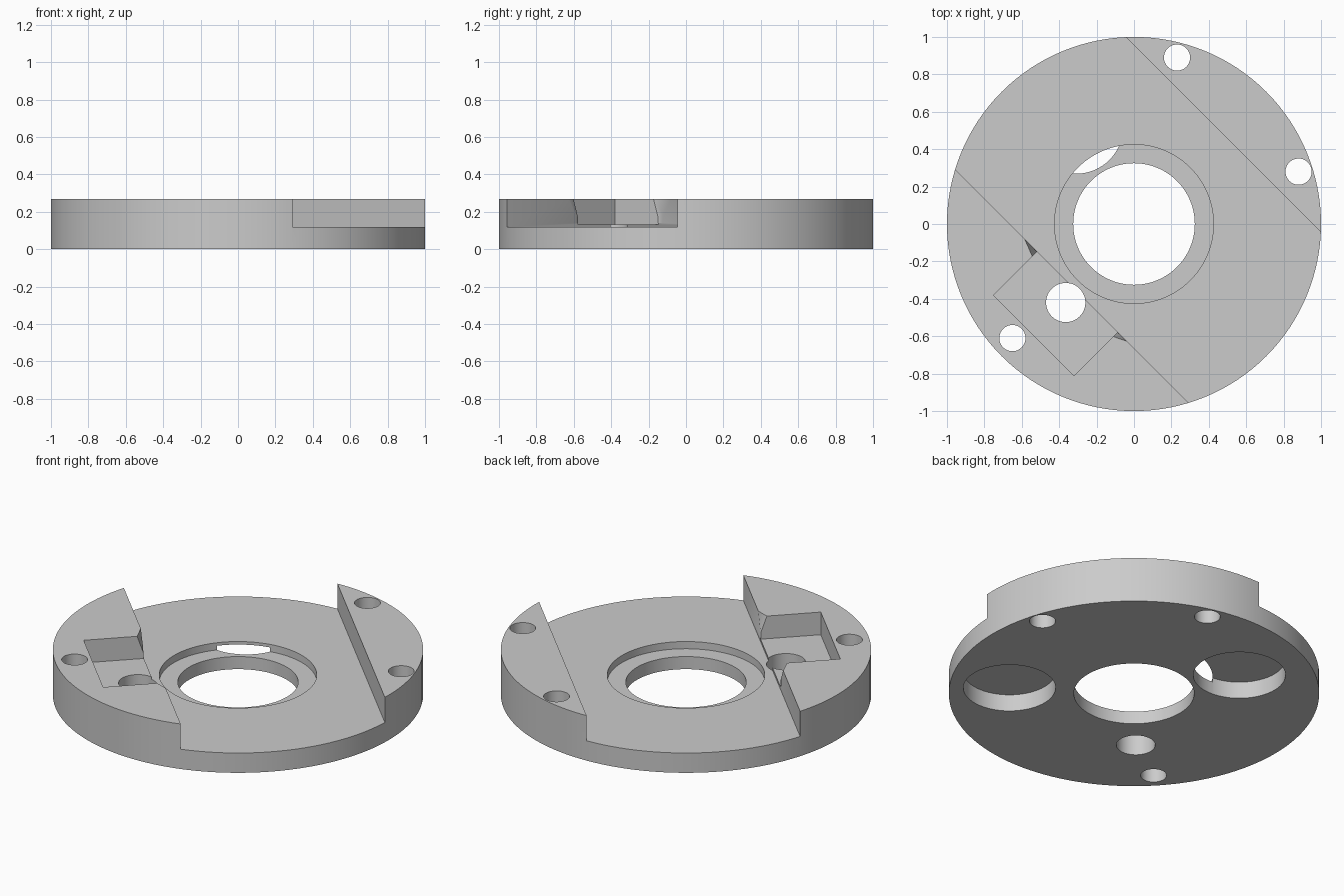
import bpy
import bmesh
import math
from mathutils import Matrix

cube = bpy.data.objects.get("Cube")
if cube:
    bpy.data.objects.remove(cube, do_unlink=True)

HEIGHT = 0.268
SLOT_FLOOR = 0.118
TURN = Matrix.Rotation(math.radians(-45), 4, "Z")  # slot runs diagonally

grey = bpy.data.materials.new("plain_grey")
grey.use_nodes = True
grey.diffuse_color = (0.6, 0.6, 0.6, 1)
grey.node_tree.nodes["Principled BSDF"].inputs["Base Color"].default_value = (0.6, 0.6, 0.6, 1)


def loft(name, bottom, top, z0, z1, matrix=Matrix()):
    """Solid between two outlines with equal point counts."""
    bm = bmesh.new()
    low = [bm.verts.new((x, y, z0)) for x, y in bottom]
    high = [bm.verts.new((x, y, z1)) for x, y in top]
    bm.faces.new(low)
    bm.faces.new(high)
    n = len(low)
    for i in range(n):
        j = (i + 1) % n
        bm.faces.new((low[i], low[j], high[j], high[i]))
    bmesh.ops.recalc_face_normals(bm, faces=bm.faces)
    bm.transform(matrix)
    mesh = bpy.data.meshes.new(name)
    bm.to_mesh(mesh)
    bm.free()
    mesh.materials.append(grey)
    obj = bpy.data.objects.new(name, mesh)
    bpy.context.collection.objects.link(obj)
    return obj


def cylinder(name, x, y, r, z0, z1, sides=64):
    ring = [(x + r * math.cos(math.tau * i / sides), y + r * math.sin(math.tau * i / sides))
            for i in range(sides)]
    return loft(name, ring, ring, z0, z1)


def box(name, t0, t1, s0, s1, z0, z1):
    pts = [(t0, s0), (t1, s0), (t1, s1), (t0, s1)]
    return loft(name, pts, pts, z0, z1, TURN)


def cut(target, cutter):
    mod = target.modifiers.new("cut", "BOOLEAN")
    mod.operation = "DIFFERENCE"
    mod.solver = "EXACT"
    mod.object = cutter
    cutter.hide_render = True
    bpy.context.view_layer.objects.active = target
    bpy.ops.object.modifier_apply(modifier=mod.name)
    bpy.data.objects.remove(cutter, do_unlink=True)


disc = cylinder("flange_disc", 0, 0, 1, 0, HEIGHT, 128)

# Wide diagonal slot
cut(disc, box("slot", -1.5, 1.5, -0.47, 0.675, SLOT_FLOOR, 1))

# Rectangular pocket opening into the slot
cut(disc, box("side_pocket", -0.262, 0.346, -0.80, -0.40, 0.133, 1))

# Tapered reliefs at the pocket mouth corners
for t, tip in ((-0.262, -0.41), (0.346, 0.46)):
    inner = t + math.copysign(0.03, -tip)
    low = [(tip, -0.46), (inner, -0.46), (inner, -0.475)]
    high = [(tip, -0.46), (inner, -0.46), (inner, -0.53)]
    cut(disc, loft("corner_relief", low, high, 0.14, 0.30, TURN))

# Centre counterbore and bore
cut(disc, cylinder("counterbore", 0, 0, 0.425, 0.075, 1, 96))
cut(disc, cylinder("bore", 0, 0, 0.325, -1, 1, 96))

# Round recesses in the underside
for x, y in ((-0.308, 0.518), (0.555, -0.385)):
    cut(disc, cylinder("under_recess", x, y, 0.249, -1, 0.1))

# Through holes
for x, y, r in ((0.23, 0.89, 0.07), (0.88, 0.28, 0.07), (-0.65, -0.61, 0.07), (-0.365, -0.42, 0.105)):
    cut(disc, cylinder("hole", x, y, r, -1, 1, 48))

# Smooth round walls, crisp edges
bpy.ops.object.select_all(action="DESELECT")
disc.select_set(True)
bpy.context.view_layer.objects.active = disc
bpy.ops.object.shade_smooth_by_angle(angle=math.radians(30))
